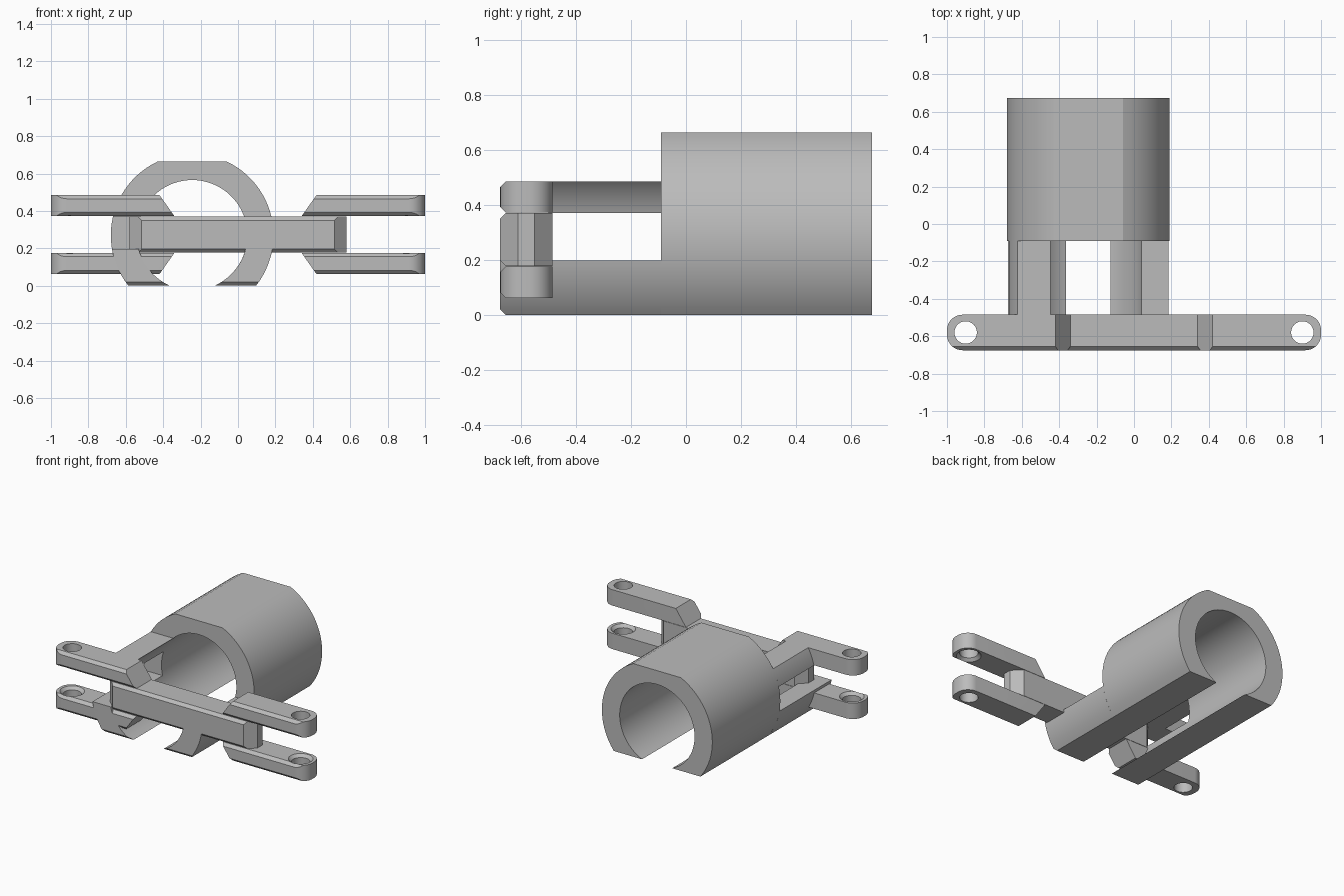
import bpy, bmesh
from math import asin, cos, sin, pi
from mathutils import Vector

cube = bpy.data.objects.get("Cube")
if cube:
    bpy.data.objects.remove(cube, do_unlink=True)

grey = bpy.data.materials.new("mid grey")
grey.use_nodes = True
grey.diffuse_color = (0.5, 0.5, 0.5, 1)
grey.node_tree.nodes["Principled BSDF"].inputs["Base Color"].default_value = grey.diffuse_color

FRONT, BACK, TUBE_FRONT = -0.675, 0.675, -0.09
BEAM_BACK, BEVEL = -0.485, 0.02
AXIS_X, AXIS_Z, OUTER, INNER = -0.245, 0.27, 0.435, 0.295


def prism(points, direction):
    """Extrude a closed outline along a direction."""
    bm = bmesh.new()
    face = bm.faces.new([bm.verts.new(p) for p in points])
    new = bmesh.ops.extrude_face_region(bm, geom=[face])["geom"]
    bmesh.ops.translate(bm, vec=direction,
                        verts=[v for v in new if isinstance(v, bmesh.types.BMVert)])
    bmesh.ops.recalc_face_normals(bm, faces=bm.faces[:])
    return bm


def slice_off(bm, point, normal):
    """Remove everything beyond a plane and close the cut."""
    bmesh.ops.bisect_plane(bm, geom=bm.verts[:] + bm.edges[:] + bm.faces[:], dist=1e-5,
                           plane_co=point, plane_no=Vector(normal).normalized(),
                           clear_outer=True)
    bmesh.ops.holes_fill(bm, edges=[e for e in bm.edges if e.is_boundary], sides=0)


def bevel_front(bm, z, up):
    slice_off(bm, (0, FRONT + BEVEL, z), (0, -1, up))


def finish(bm, name):
    bmesh.ops.recalc_face_normals(bm, faces=bm.faces[:])
    mesh = bpy.data.meshes.new(name)
    bm.to_mesh(mesh)
    bm.free()
    mesh.materials.append(grey)
    obj = bpy.data.objects.new(name, mesh)
    bpy.context.collection.objects.link(obj)
    return obj


def smooth(obj):
    bpy.ops.object.select_all(action="DESELECT")
    obj.select_set(True)
    bpy.context.view_layer.objects.active = obj
    bpy.ops.object.shade_smooth_by_angle(angle=0.45)


def arc(radius, start, end, y, steps):
    angles = [start + (end - start) * i / steps for i in range(steps + 1)]
    return [(AXIS_X + radius * cos(a), y, AXIS_Z + radius * sin(a)) for a in angles]


def angle_at(z, radius):
    return asin((z - AXIS_Z) / radius)


# Open tube with a flat top and a slot along the bottom
low, high, slot = angle_at(0, OUTER), angle_at(0.663, OUTER), angle_at(0, INNER)
outline = (arc(OUTER, low, high, TUBE_FRONT, 24)
           + arc(OUTER, pi - high, pi - low, TUBE_FRONT, 24)
           + arc(INNER, pi - slot, slot, TUBE_FRONT, 64))
smooth(finish(prism(outline, (0, BACK - TUBE_FRONT, 0)), "tube"))


# Curved rails carrying the tube wall forward to the beam
def rail(name, left, z0, z1, front):
    ends = [angle_at(z0, OUTER), angle_at(z1, OUTER), angle_at(z1, INNER), angle_at(z0, INNER)]
    if not left:
        ends = [pi - a for a in ends]
    outline = arc(OUTER, ends[0], ends[1], front, 14) + arc(INNER, ends[2], ends[3], front, 18)
    bm = prism(outline, (0, TUBE_FRONT - front, 0))
    if z0 == 0:
        bevel_front(bm, 0, -1)
    smooth(finish(bm, name))


rail("lower_left_rail", True, 0, 0.197, FRONT)
rail("lower_right_rail", False, 0, 0.197, FRONT)
rail("upper_right_rail", False, 0.37, 0.485, -0.5)

# Middle beam with clipped corners
half, clip = 0.58, 0.065
z0, z1 = 0.177, 0.37
right_end = [(half - clip, FRONT), (half, FRONT + clip),
             (half, BEAM_BACK - clip), (half - clip, BEAM_BACK)]
corners = right_end + [(-x, y) for x, y in reversed(right_end)]
beam = prism([(x, y, z0) for x, y in corners], (0, 0, z1 - z0))
bevel_front(beam, z0, -1)
bevel_front(beam, z1, 1)
finish(beam, "middle_beam")

# Four hinge arms: rounded tips, sloped roots, holes widened on the inner face
THICK, TIP, ROOT, HOLE_X = 0.113, 0.083, 0.34, 0.9
MID_Y = (FRONT + BEAM_BACK) / 2


def hinge_arm(name, side, up, base):
    def place(bm):
        for v in bm.verts:
            v.co = (v.co.x * side, v.co.y, base + up * v.co.z)
        return bm

    outline = [(ROOT, BEAM_BACK, 0), (ROOT, FRONT, 0)]
    for cy, start in ((FRONT + TIP, -pi / 2), (BEAM_BACK - TIP, 0)):
        for i in range(11):
            a = start + i * pi / 20
            outline.append((1 - TIP + TIP * cos(a), cy + TIP * sin(a), 0))
    bm = prism(outline, (0, 0, THICK))
    bevel_front(bm, 0, -1)
    bevel_front(bm, THICK, 1)
    slice_off(bm, (ROOT, 0, 0), (-THICK, 0, 0.08))
    arm = finish(place(bm), name)

    # Hole cutter: a straight bore with a flared mouth, then removed
    bore = []
    for radius, z in ((0.1, -0.02), (0.06, 0.02), (0.06, THICK + 0.05)):
        bore.append([(HOLE_X + radius * cos(i * pi / 16), MID_Y + radius * sin(i * pi / 16), z)
                     for i in range(32)])
    bm = bmesh.new()
    rings = [[bm.verts.new(p) for p in ring] for ring in bore]
    for a, b in zip(rings, rings[1:]):
        for i in range(32):
            j = (i + 1) % 32
            bm.faces.new((a[i], a[j], b[j], b[i]))
    bm.faces.new(rings[0])
    bm.faces.new(rings[-1])
    cutter = finish(place(bm), "hole_cutter")
    cutter.hide_render = True
    mod = arm.modifiers.new("hole", "BOOLEAN")
    mod.operation, mod.solver, mod.object = "DIFFERENCE", "EXACT", cutter
    bpy.context.view_layer.objects.active = arm
    bpy.ops.object.modifier_apply(modifier=mod.name)
    bpy.data.objects.remove(cutter, do_unlink=True)
    smooth(arm)


for side, side_name in ((1, "left"), (-1, "right")):
    hinge_arm("upper_" + side_name + "_arm", side, 1, 0.372)
    hinge_arm("lower_" + side_name + "_arm", side, -1, 0.175)
